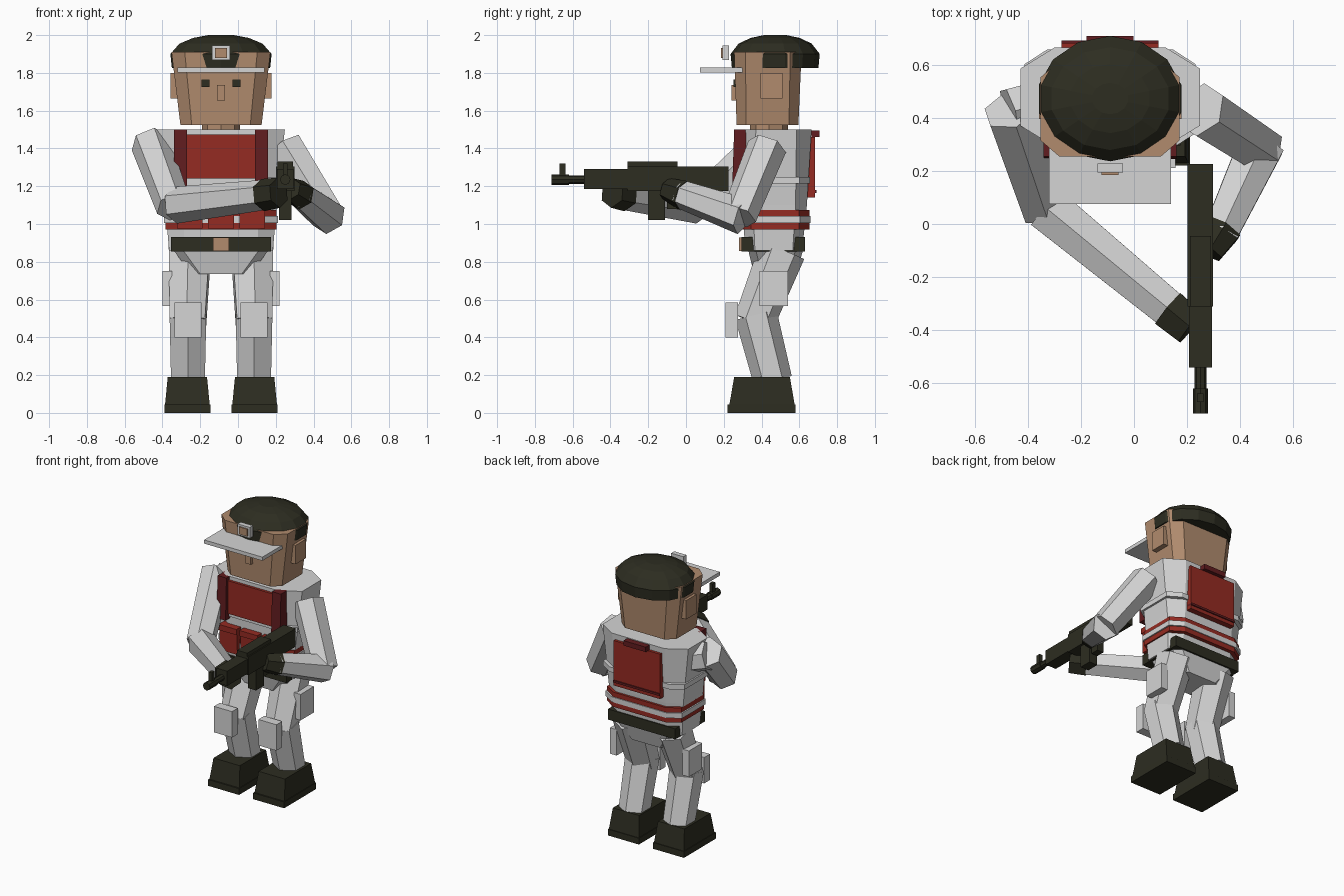
import bpy
import bmesh
import math
from mathutils import Vector, Matrix

old = bpy.data.objects.get("Cube")
if old:
    bpy.data.objects.remove(old, do_unlink=True)

CX = -0.09  # body centre line


def material(name, rgb):
    m = bpy.data.materials.new(name)
    m.use_nodes = True
    m.diffuse_color = (*rgb, 1)
    m.node_tree.nodes["Principled BSDF"].inputs["Base Color"].default_value = (*rgb, 1)
    return m


white = material("white_cloth", (0.66, 0.66, 0.66))
skin = material("skin", (0.44, 0.26, 0.155))
red = material("red", (0.30, 0.024, 0.016))
maroon = material("dark_red", (0.12, 0.012, 0.014))
dark = material("dark_olive", (0.026, 0.026, 0.015))


def finish(name, bm, mat):
    bmesh.ops.recalc_face_normals(bm, faces=bm.faces)
    me = bpy.data.meshes.new(name)
    bm.to_mesh(me)
    bm.free()
    me.materials.append(mat)
    ob = bpy.data.objects.new(name, me)
    bpy.context.collection.objects.link(ob)
    return ob


def box(name, x, y, z, mat):
    """Box from (min, max) pairs."""
    bm = bmesh.new()
    lo, hi = Vector((x[0], y[0], z[0])), Vector((x[1], y[1], z[1]))
    bmesh.ops.create_cube(bm, size=1, matrix=Matrix.Translation((lo + hi) / 2)
                          @ Matrix.Diagonal((*(hi - lo), 1)))
    return finish(name, bm, mat)


def loft(name, rings, mat):
    """Skin a stack of equal rings and cap both ends."""
    bm = bmesh.new()
    vs = [[bm.verts.new(p) for p in r] for r in rings]
    n = len(vs[0])
    for a, b in zip(vs, vs[1:]):
        for i in range(n):
            j = (i + 1) % n
            bm.faces.new((a[i], a[j], b[j], b[i]))
    bm.faces.new(vs[0])
    bm.faces.new(vs[-1])
    return finish(name, bm, mat)


def octagon(z, hx, y0, y1, cx, cy, x=CX):
    """Rectangle with chamfered corners at height z."""
    pts = [(hx - cx, y0), (hx, y0 + cy), (hx, y1 - cy), (hx - cx, y1),
           (cx - hx, y1), (-hx, y1 - cy), (-hx, y0 + cy), (cx - hx, y0)]
    return [(x + px, py, z) for px, py in pts]


def rect(z, x0, x1, y0, y1):
    return [(x0, y0, z), (x1, y0, z), (x1, y1, z), (x0, y1, z)]


def limb(name, a, b, r1, r2, mat, sides=6):
    """Faceted tube from a to b."""
    a, b = Vector(a), Vector(b)
    d = b - a
    bm = bmesh.new()
    bmesh.ops.create_cone(bm, cap_ends=True, segments=sides, radius1=r1, radius2=r2,
                          depth=d.length, matrix=Matrix.Translation((a + b) / 2)
                          @ d.to_track_quat('Z', 'Y').to_matrix().to_4x4())
    return finish(name, bm, mat)


# Legs, boots, pads and pouches
for s, side in ((-1, "right_"), (1, "left_")):
    x = CX + s * 0.175
    bx = CX + s * 0.178
    box(side + "sole", (bx - 0.122, bx + 0.122), (0.22, 0.58), (0, 0.045), dark)
    loft(side + "boot", [rect(0.045, bx - 0.118, bx + 0.118, 0.23, 0.575),
                         rect(0.19, bx - 0.104, bx + 0.104, 0.255, 0.55)], dark)
    limb(side + "shin", (x, 0.46, 0.17), (x, 0.37, 0.52), 0.103, 0.112, white)
    limb(side + "thigh", (x, 0.36, 0.48), (x - s * 0.01, 0.51, 0.86), 0.108, 0.125, white)
    box(side + "knee_pad", (x - 0.071, x + 0.071), (0.21, 0.275), (0.4, 0.585), white)
    px = CX + s * 0.285
    box(side + "thigh_pouch", (px - 0.026, px + 0.026), (0.39, 0.54), (0.565, 0.75), white)

# Pelvis, belt, torso
loft("pelvis", [octagon(0.735, 0.16, 0.36, 0.58, 0.05, 0.04),
                octagon(0.86, 0.25, 0.33, 0.62, 0.05, 0.04)], white)
box("belt", (CX - 0.265, CX + 0.265), (0.295, 0.63), (0.855, 0.93), dark)
box("buckle", (CX - 0.043, CX + 0.043), (0.28, 0.3), (0.858, 0.928), skin)
loft("torso", [octagon(0.86, 0.275, 0.315, 0.615, 0.08, 0.05),
               octagon(1.1, 0.295, 0.295, 0.64, 0.1, 0.06),
               octagon(1.5, 0.338, 0.29, 0.665, 0.13, 0.08)], white)

# Vest hem and bands
for name, z0, z1, grow, mat in (("vest_hem", 0.97, 1.075, 0.008, red),
                                ("waist_band", 1.005, 1.042, 0.014, white),
                                ("chest_band", 1.215, 1.25, 0.012, white)):
    hx = 0.278 + (z0 - 0.9) * 0.1 + grow
    loft(name, [octagon(z, hx, 0.298 - grow, 0.645 + grow, 0.085, 0.055)
                for z in (z0, z1)], mat)

# Vest front: bib, shoulder straps and pouches
box("vest_bib", (CX - 0.21, CX + 0.21), (0.272, 0.32), (1.24, 1.475), red)
for s, side in ((-1, "right_"), (1, "left_")):
    x = CX + s * 0.215
    loft(side + "vest_strap", [rect(1.2, x - 0.035, x + 0.035, 0.245, 0.33),
                               rect(1.5, x - 0.035, x + 0.035, 0.255, 0.33)], maroon)
for i in (-1, 0, 1):
    x = CX + i * 0.165
    box("front_pouch", (x - 0.068, x + 0.068), (0.255, 0.31), (0.975, 1.12), red)
    box("pouch_flap", (x - 0.071, x + 0.071), (0.245, 0.31), (1.12, 1.16), red)

# Backpack
box("back_pack", (CX - 0.183, CX + 0.183), (0.63, 0.682), (1.14, 1.46), red)
box("pack_seam", (CX - 0.183, CX + 0.183), (0.65, 0.69), (1.165, 1.18), maroon)
box("pack_handle", (CX - 0.088, CX + 0.088), (0.665, 0.708), (1.46, 1.495), maroon)

# Head and face
limb("neck", (CX, 0.44, 1.48), (CX, 0.44, 1.54), 0.1, 0.1, skin, 8)
loft("head", [octagon(1.525, 0.215, 0.268, 0.595, 0.06, 0.05),
              octagon(1.91, 0.262, 0.255, 0.612, 0.07, 0.06)], skin)
box("nose", (CX - 0.022, CX + 0.022), (0.24, 0.28), (1.655, 1.735), skin)
for s, side in ((-1, "right_"), (1, "left_")):
    x = CX + s * 0.083
    box(side + "eye", (x - 0.021, x + 0.021), (0.252, 0.261), (1.725, 1.766), dark)
    x = CX + s * 0.25
    box(side + "ear", (x - 0.018, x + 0.018), (0.395, 0.51), (1.665, 1.8), skin)

# Cap with peak and badge
cap = []
for z, k in ((1.825, 0.97), (1.9, 1.0), (1.955, 0.82), (1.985, 0.55), (2.0, 0.25)):
    cap.append([(CX + 0.275 * k * math.cos(t), 0.472 + 0.236 * k * math.sin(t), z)
                for t in (math.tau * (i + 0.5) / 14 for i in range(14))])
loft("cap", cap, dark)
box("cap_peak", (CX - 0.23, CX + 0.23), (0.075, 0.32), (1.802, 1.828), white)
box("badge", (CX - 0.048, CX + 0.048), (0.193, 0.228), (1.868, 1.946), white)
box("badge_plate", (CX - 0.032, CX + 0.032), (0.185, 0.194), (1.88, 1.932), skin)

# Arms and gloves
limb("right_upper_arm", (-0.465, 0.43, 1.43), (-0.34, 0.06, 1.09), 0.105, 0.095, white)
limb("right_forearm", (-0.33, 0.06, 1.1), (0.15, -0.335, 1.155), 0.098, 0.08, white)
limb("right_glove", (0.13, -0.32, 1.153), (0.215, -0.39, 1.165), 0.086, 0.08, dark)
limb("right_shoulder", (-0.32, 0.46, 1.36), (-0.47, 0.42, 1.4), 0.1, 0.1, white)
limb("left_upper_arm", (0.25, 0.43, 1.41), (0.48, 0.28, 1.04), 0.105, 0.095, white)
limb("left_forearm", (0.48, 0.3, 1.04), (0.325, -0.035, 1.16), 0.098, 0.075, white)
limb("left_glove", (0.335, -0.015, 1.152), (0.28, -0.105, 1.185), 0.08, 0.06, dark)

# Rifle
GX = 0.25
for name, w, y, z in (("receiver", 0.048, (-0.31, 0.225), (1.175, 1.305)),
                      ("receiver_cover", 0.04, (-0.31, -0.045), (1.29, 1.33)),
                      ("handguard", 0.043, (-0.54, -0.31), (1.185, 1.29)),
                      ("magazine", 0.032, (-0.2, -0.11), (1.02, 1.2)),
                      ("grip", 0.025, (-0.1, -0.04), (1.08, 1.2)),
                      ("front_sight", 0.012, (-0.67, -0.638), (1.23, 1.32))):
    box(name, (GX - w, GX + w), y, z, dark)
limb("barrel", (GX, -0.5, 1.235), (GX, -0.7, 1.235), 0.022, 0.022, dark, 8)
limb("muzzle", (GX, -0.62, 1.235), (GX, -0.713, 1.235), 0.028, 0.028, dark, 8)
